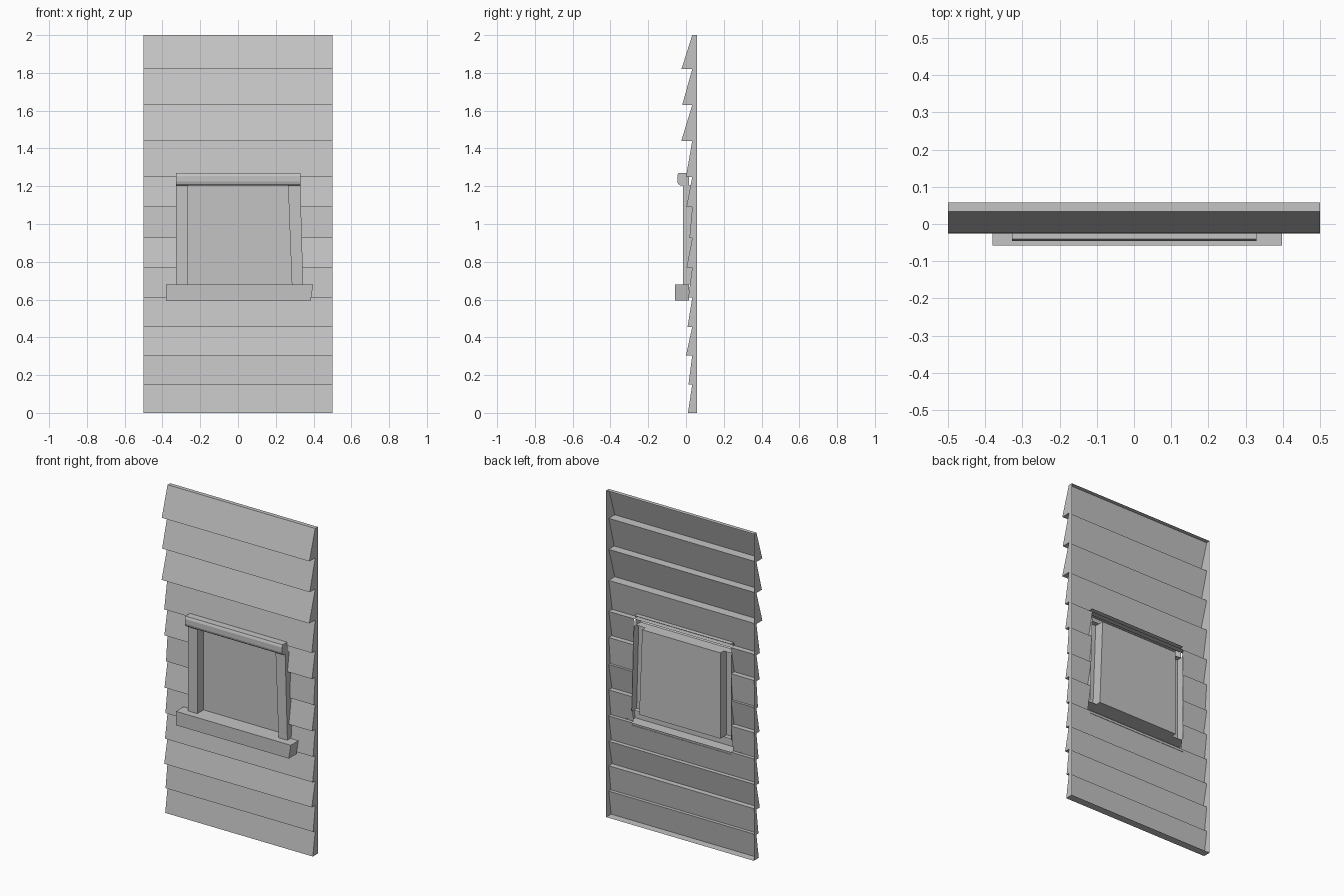
import bpy
import bmesh

cube = bpy.data.objects.get("Cube")
if cube:
    bpy.data.objects.remove(cube, do_unlink=True)

grey = bpy.data.materials.new("plain_grey")
grey.use_nodes = True
grey.diffuse_color = (0.55, 0.55, 0.55, 1)
grey.node_tree.nodes["Principled BSDF"].inputs["Base Color"].default_value = grey.diffuse_color


def loft(name, rows, caps=False, skip=None):
    """Join neighbouring rows of points with quads, optionally closing both ends."""
    bm = bmesh.new()
    rows = [[bm.verts.new(p) for p in row] for row in rows]
    for c, (a, b) in enumerate(zip(rows, rows[1:])):
        for i in range(len(a) - 1):
            quad = (a[i], b[i], b[i + 1], a[i + 1])
            if not (skip and skip(c, sum(v.co.z for v in quad) / 4)):
                bm.faces.new(quad)
    if caps:
        bm.faces.new(rows[0])
        bm.faces.new(rows[-1][::-1])
    for v in [v for v in bm.verts if not v.link_faces]:
        bm.verts.remove(v)
    mesh = bpy.data.meshes.new(name)
    bm.to_mesh(mesh)
    bm.free()
    mesh.materials.append(grey)
    obj = bpy.data.objects.new(name, mesh)
    bpy.context.collection.objects.link(obj)
    return obj


def across(profile, *edges):
    """Repeat a (y, z) profile at several x edges; an edge may depend on z."""
    return [[(e(z) if callable(e) else e, y, z) for y, z in profile] for e in edges]


def slant(x_low, x_high, z_low=0.68, z_high=1.205):
    return lambda z: x_low + (x_high - x_low) * (z - z_low) / (z_high - z_low)


# Main sizes
BACK, GLASS = 0.058, 0.045
SILL_LOW, SILL, HEAD, HEAD_TOP = 0.595, 0.68, 1.205, 1.27
outer_left, inner_left = -0.328, -0.265
outer_right, inner_right = slant(0.345, 0.33), slant(0.285, 0.265)

# Lapped siding: bottom height and overhang of each board
boards = [(0, 0.01), (0.15, 0.013), (0.305, 0.0), (0.455, 0.008), (0.61, 0.012),
          (0.77, 0.003), (0.925, 0.018), (1.09, 0.002), (1.25, 0.0),
          (1.44, -0.025), (1.63, -0.02), (1.82, -0.024)]
tops = [z for z, _ in boards[1:]] + [2.0]
profile = [(BACK, 0)]
for (low, y), top in zip(boards, tops):
    profile += [(y, low), (0.033, top)]
profile.append((BACK, 2.0))
loft("lapped_siding", across(profile, -0.5, outer_left, outer_right, 0.5), caps=True,
     skip=lambda column, z: column == 1 and 0.605 < z < 1.245)

# Window sill, with its right end cut at an angle
loft("window_sill",
     across([(0.015, SILL_LOW), (-0.058, SILL_LOW), (-0.058, SILL), (0.015, SILL)],
            -0.38, slant(0.385, 0.398, SILL_LOW, SILL)), caps=True)

# Window header with softened front corners
loft("window_header",
     across([(0.015, HEAD), (-0.032, HEAD), (-0.042, 1.213), (-0.046, 1.225),
             (-0.046, 1.255), (-0.04, HEAD_TOP), (0.015, HEAD_TOP)],
            outer_left, 0.33), caps=True)

# Side casings, wrapping from the siding round to the glass
for name, edges, depths in (
        ("left_of_view_casing", (outer_left, outer_left, inner_left, inner_left),
         (0.033, -0.015, -0.015, GLASS)),
        ("slanted_casing", (inner_right, inner_right, outer_right, outer_right),
         (GLASS, -0.015, -0.015, 0.033))):
    loft(name, [[(e(z) if callable(e) else e, y, z) for e, y in zip(edges, depths)]
                for z in (HEAD, SILL)])

# Recess and pane
loft("window_recess",
     across([(-0.015, SILL), (GLASS, SILL), (GLASS, HEAD), (-0.015, HEAD)],
            inner_left, inner_right))

# Thin lips where the siding meets the opening
loft("lower_lip", across([(0.033, SILL_LOW), (0.01, SILL_LOW)], outer_left, outer_right))
loft("upper_lip", across([(0.01, HEAD_TOP), (0.033, HEAD_TOP)], outer_left, outer_right))
